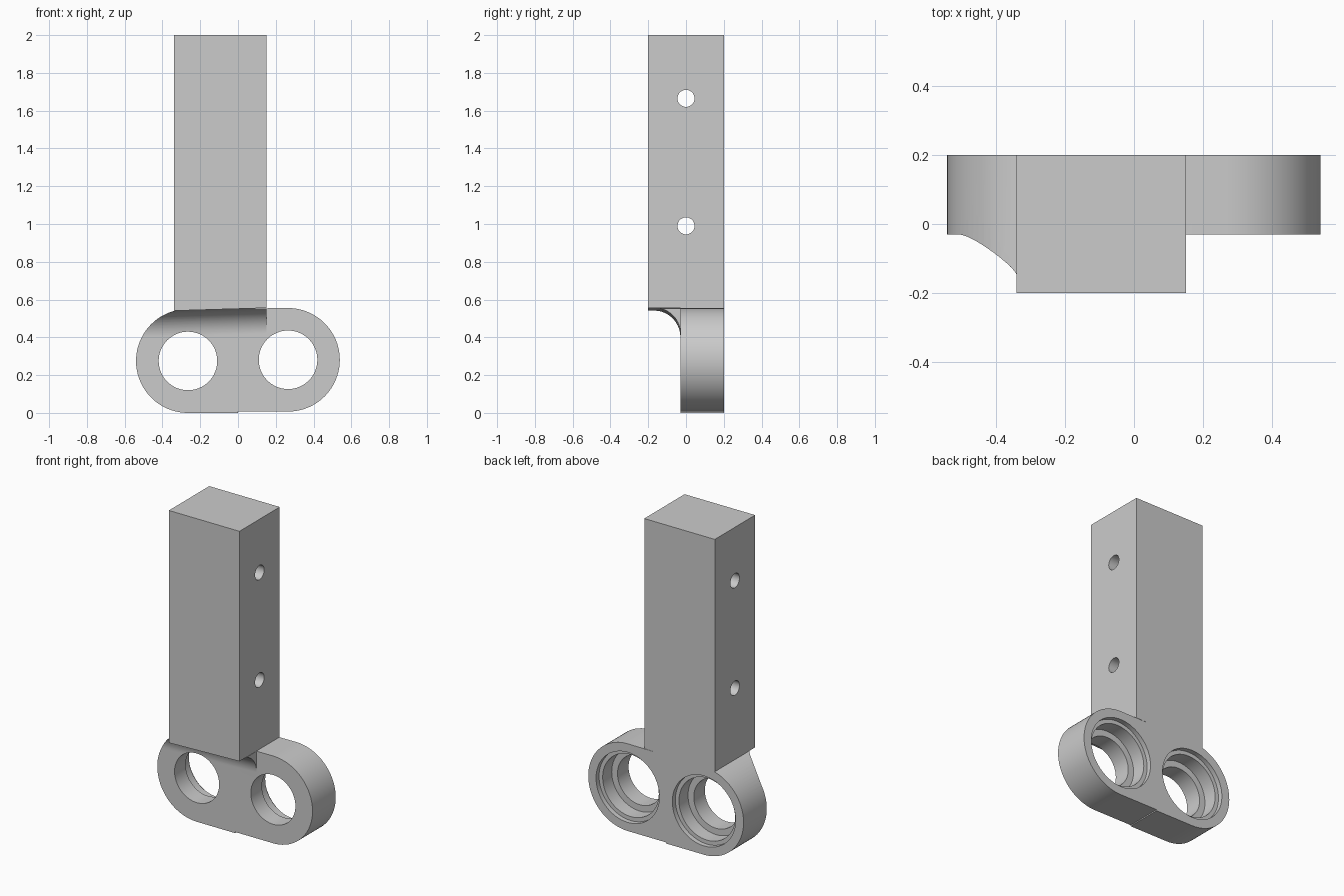
import bpy, bmesh
from math import sin, cos, pi, radians
from mathutils import Matrix

if "Cube" in bpy.data.objects:
    bpy.data.objects.remove(bpy.data.objects["Cube"])

grey = bpy.data.materials.new("plain grey")
grey.use_nodes = True
grey.diffuse_color = (0.6, 0.6, 0.6, 1)
grey.node_tree.nodes["Principled BSDF"].inputs["Base Color"].default_value = (0.6, 0.6, 0.6, 1)

FRONT, BACK = -0.2, 0.2          # full thickness of the bar
PLATE_FRONT = -0.03              # front of the thin plate
LEFT_X, RIGHT_X = 0.15, -0.34    # sides of the bar
RINGS = [(-0.265, 0.275), (0.265, 0.281)]


def arc(cx, cy, r, start, end, n=40):
    steps = [radians(start + (end - start) * i / n) for i in range(n + 1)]
    return [(cx + r * cos(a), cy + r * sin(a)) for a in steps]


def prism(name, points, to_3d, low, high):
    """Extrude a 2D outline between two depths."""
    bm = bmesh.new()
    near = [bm.verts.new(to_3d(p, low)) for p in points]
    far = [bm.verts.new(to_3d(p, high)) for p in points]
    bm.faces.new(near)
    bm.faces.new(far[::-1])
    for i in range(len(points)):
        j = (i + 1) % len(points)
        bm.faces.new((near[j], near[i], far[i], far[j]))
    bmesh.ops.recalc_face_normals(bm, faces=bm.faces)
    return finish(name, bm)


def finish(name, bm):
    mesh = bpy.data.meshes.new(name)
    bm.to_mesh(mesh)
    bm.free()
    mesh.materials.append(grey)
    obj = bpy.data.objects.new(name, mesh)
    bpy.context.collection.objects.link(obj)
    return obj


def box(name, low, high):
    return prism(name, [(low[0], low[2]), (high[0], low[2]), (high[0], high[2]), (low[0], high[2])],
                 along_y, low[1], high[1])


def cylinder(name, radius, length, centre, axis):
    bm = bmesh.new()
    turn = Matrix.Rotation(pi / 2, 4, axis)
    bmesh.ops.create_cone(bm, cap_ends=True, segments=64, radius1=radius, radius2=radius,
                          depth=length, matrix=Matrix.Translation(centre) @ turn)
    return finish(name, bm)


def combine(target, tool, operation):
    mod = target.modifiers.new(tool.name, "BOOLEAN")
    mod.operation, mod.object, mod.solver = operation, tool, "EXACT"
    bpy.context.view_layer.objects.active = target
    bpy.ops.object.modifier_apply(modifier=mod.name)
    bpy.data.objects.remove(tool)


def along_y(p, depth):
    return (p[0], depth, p[1])


def sloping_x(p, x):
    return (x, p[0], p[1] + 0.03 * (x - RIGHT_X))


# Rounded two-ring base, its lower edge stepping slightly in the middle
(rx, rz), (lx, lz) = RINGS
outline = arc(rx, rz, 0.275, 92, 270) + [(0, 0), (0, 0.007)] + arc(lx, lz, 0.274, -90, 90)
bracket = prism("bracket", outline, along_y, FRONT, BACK)

# Thin the base at the front, leaving a concave fillet beneath the bar
fillet = [(-0.3, -0.1), (PLATE_FRONT, -0.1)] + arc(-0.165, 0.406, 0.135, 0, 90, 24) + [(-0.3, 0.541)]
combine(bracket, prism("fillet_cutter", fillet, sloping_x, -0.7, 0.2), "DIFFERENCE")
combine(bracket, box("front_cutter", (LEFT_X, -0.3, -0.1), (0.7, PLATE_FRONT, 0.7)), "DIFFERENCE")

# Upright bar, joined into the base
bar = [(RIGHT_X, 0.541), (LEFT_X, 0.5557), (LEFT_X, 2), (RIGHT_X, 2)]
combine(bracket, prism("bar", bar, along_y, FRONT, BACK), "UNION")

# Stepped bores, wide at the back
for x, z in RINGS:
    for radius, depth in ((0.155, 0.5), (0.195, 0.12), (0.22, 0.03)):
        middle = (x, BACK + 0.05 - depth / 2, z)
        combine(bracket, cylinder("bore", radius, depth + 0.1, middle, "X"), "DIFFERENCE")

# Cross holes through the bar
for z in (0.99, 1.665):
    combine(bracket, cylinder("cross_hole", 0.045, 1, (-0.1, 0, z), "Y"), "DIFFERENCE")

bpy.ops.object.select_all(action="DESELECT")
bracket.select_set(True)
bpy.context.view_layer.objects.active = bracket
bpy.ops.object.shade_smooth_by_angle(angle=radians(30))
